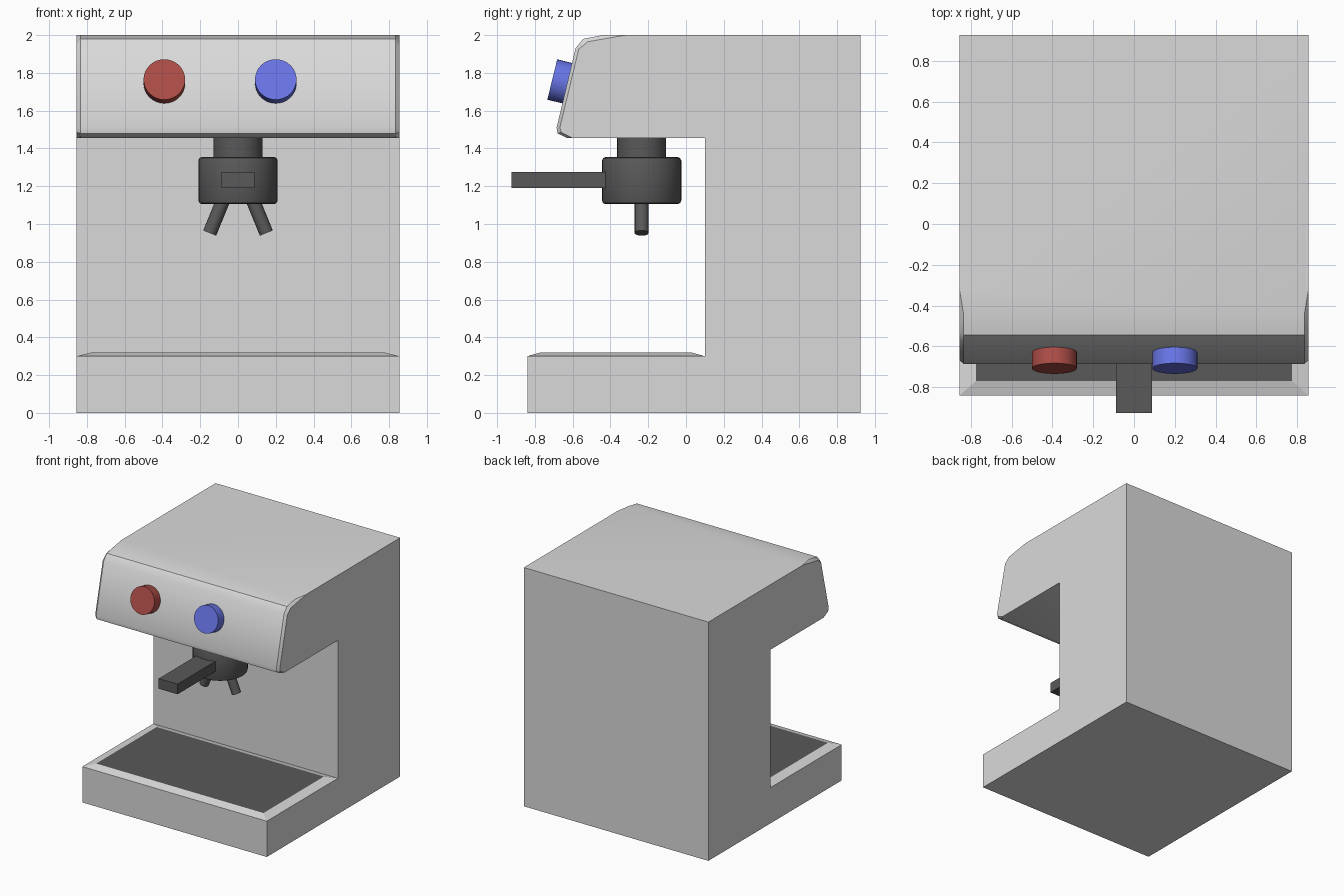
import bpy, bmesh, math
from mathutils import Vector

if "Cube" in bpy.data.objects:
    bpy.data.objects.remove(bpy.data.objects["Cube"])


def material(name, rgb):
    m = bpy.data.materials.new(name)
    m.diffuse_color = (*rgb, 1)
    m.use_nodes = True
    m.node_tree.nodes["Principled BSDF"].inputs["Base Color"].default_value = m.diffuse_color
    return m


GREY = material("light grey", (0.7, 0.7, 0.7))
DARK = material("dark grey", (0.1, 0.1, 0.1))
RED = material("red", (0.42, 0.075, 0.063))
BLUE = material("blue", (0.14, 0.18, 0.8))


def finish(name, bm, mat, smooth=True):
    bmesh.ops.recalc_face_normals(bm, faces=bm.faces)
    me = bpy.data.meshes.new(name)
    bm.to_mesh(me)
    bm.free()
    me.materials.append(mat)
    ob = bpy.data.objects.new(name, me)
    bpy.context.collection.objects.link(ob)
    if smooth:
        bpy.ops.object.select_all(action='DESELECT')
        ob.select_set(True)
        bpy.context.view_layer.objects.active = ob
        bpy.ops.object.shade_smooth_by_angle(angle=math.radians(30))
    return ob


def cylinder(name, a, b, r, mat, bevel=0.0, segments=32):
    a, b = Vector(a), Vector(b)
    bm = bmesh.new()
    bmesh.ops.create_cone(bm, cap_ends=True, segments=segments,
                          radius1=r, radius2=r, depth=(b - a).length)
    if bevel:
        rims = [e for e in bm.edges if abs(e.verts[0].co.z - e.verts[1].co.z) < 1e-5]
        bmesh.ops.bevel(bm, geom=rims, offset=bevel, segments=2, profile=0.5, affect='EDGES')
    rot = (b - a).to_track_quat('Z', 'Y').to_matrix()
    for v in bm.verts:
        v.co = rot @ v.co + (a + b) / 2
    return finish(name, bm, mat)


def box(name, x, y, z, mat):
    bm = bmesh.new()
    bmesh.ops.create_cube(bm, size=1)
    for v in bm.verts:
        v.co = [(lo + hi) / 2 + c * (hi - lo) for c, (lo, hi) in zip(v.co, (x, y, z))]
    return finish(name, bm, mat, False)


# Body: C-shaped side profile, with the head front edges chamfered
W, WF = 0.855, 0.835
rest = [(0.925, 2), (0.925, 0), (-0.84, 0), (-0.84, 0.3), (0.1, 0.3), (0.1, 1.455)]
side = [(-0.60, 1.455), (-0.66, 1.485), (-0.668, 1.51),
        (-0.568, 1.925), (-0.52, 1.965), (-0.32, 2.0)]
front = [(-0.63, 1.455), (-0.68, 1.48), (-0.685, 1.51),
         (-0.585, 1.93), (-0.545, 1.98), (-0.44, 2.0)]
bm = bmesh.new()
R, O, F = {}, {}, {}
for s in (-1, 1):
    R[s] = [bm.verts.new((s * W, y, z)) for y, z in rest]
    O[s] = [bm.verts.new((s * W, y, z)) for y, z in side]
    F[s] = [bm.verts.new((s * WF, y, z)) for y, z in front]
    bm.faces.new(R[s] + O[s])
    for i in range(5):
        bm.faces.new((O[s][i], O[s][i + 1], F[s][i + 1], F[s][i]))
for i in range(5):
    bm.faces.new((F[-1][i], F[-1][i + 1], F[1][i + 1], F[1][i]))
    bm.faces.new((R[-1][i], R[-1][i + 1], R[1][i + 1], R[1][i]))
for r, k in ((0, 5), (5, 0)):  # head top and head underside
    bm.faces.new((R[-1][r], O[-1][k], F[-1][k], F[1][k], O[1][k], R[1][r]))
finish("body", bm, GREY)

# Sloping rim around the drip tray
bm = bmesh.new()
rings = []
for x, y0, y1, z in ((W, -0.84, 0.1, 0.3), (0.775, -0.77, 0.03, 0.32), (0.775, -0.77, 0.03, 0.3)):
    rings.append([bm.verts.new(p) for p in ((-x, y0, z), (x, y0, z), (x, y1, z), (-x, y1, z))])
for a, b in zip(rings, rings[1:]):
    for i in range(4):
        j = (i + 1) % 4
        bm.faces.new((a[i], a[j], b[j], b[i]))
finish("tray_rim", bm, GREY, False)
box("drip_tray", (-0.775, 0.775), (-0.77, 0.03), (0.29, 0.32), DARK)

# Brewing group with handle and two spouts
cylinder("group_neck", (0, -0.235, 1.33), (0, -0.235, 1.47), 0.13, DARK)
cylinder("filter_holder", (0, -0.235, 1.105), (0, -0.235, 1.355), 0.21, DARK, bevel=0.02)
box("handle", (-0.0875, 0.0875), (-0.925, -0.4), (1.19, 1.275), DARK)
for s, n in ((-1, "left"), (1, "right")):
    cylinder(n + "_spout", (s * 0.077, -0.235, 1.13), (s * 0.15, -0.235, 0.952), 0.037, DARK, segments=16)

# Control knobs, square to the sloping panel
for x, n, m in ((-0.39, "left_knob", RED), (0.2, "right_knob", BLUE)):
    cylinder(n, (x, -0.61, 1.741), (x, -0.708, 1.765), 0.11, m)
